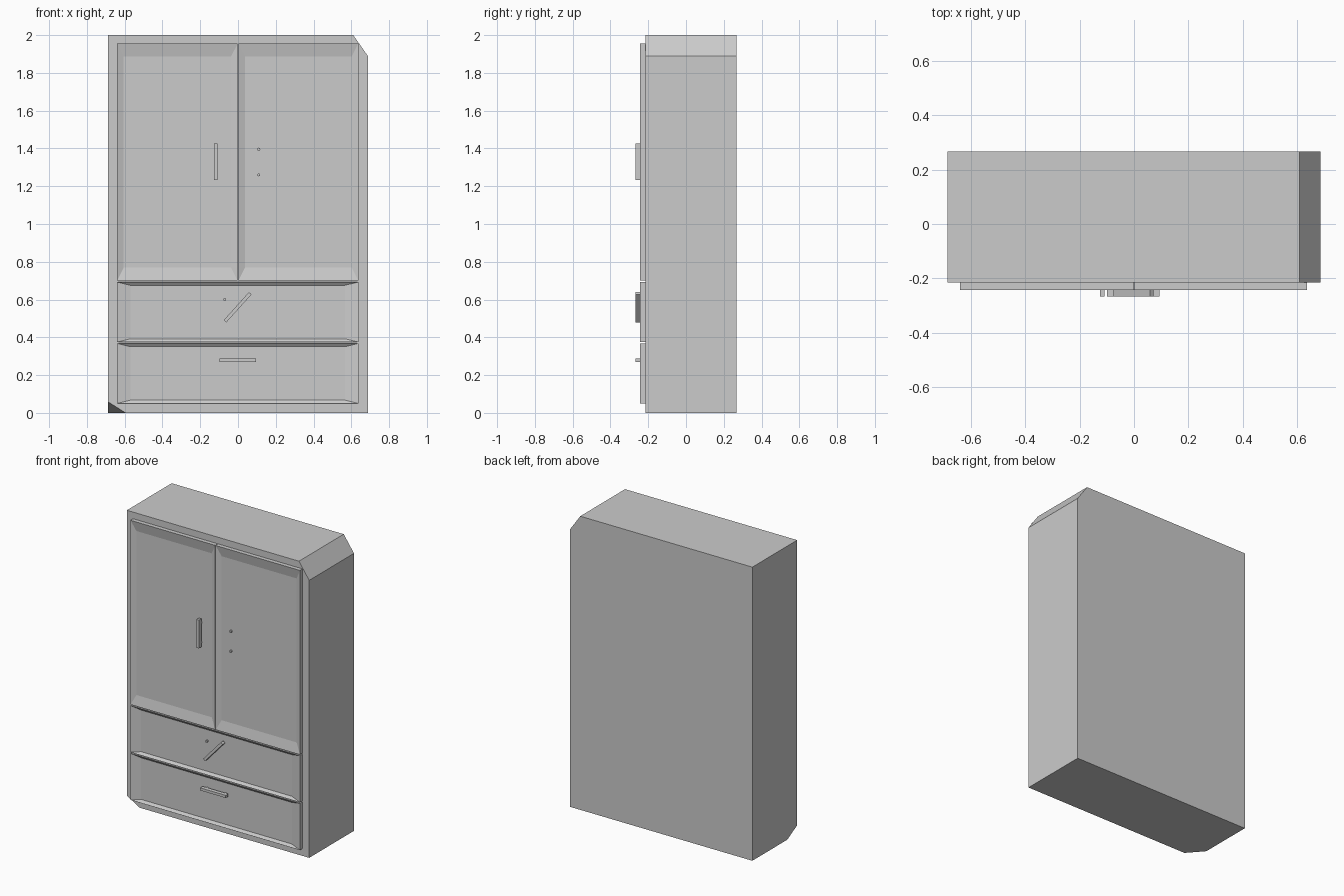
import bpy, bmesh, math
from mathutils import Vector, Matrix

if "Cube" in bpy.data.objects:
    bpy.data.objects.remove(bpy.data.objects["Cube"])

FRONT, BACK, RIM, FLOOR = -0.215, 0.267, -0.243, -0.229


def make_object(name, bm):
    bmesh.ops.recalc_face_normals(bm, faces=bm.faces[:])
    mesh = bpy.data.meshes.new(name)
    bm.to_mesh(mesh)
    bm.free()
    obj = bpy.data.objects.new(name, mesh)
    bpy.context.collection.objects.link(obj)
    return obj


def box_mesh(x0, x1, y0, y1, z0, z1):
    bm = bmesh.new()
    size = Matrix.Diagonal((x1 - x0, y1 - y0, z1 - z0, 1))
    centre = Matrix.Translation(((x0 + x1) / 2, (y0 + y1) / 2, (z0 + z1) / 2))
    bmesh.ops.create_cube(bm, size=1, matrix=centre @ size)
    return bm


def cut(bm, a, b, c, outward):
    """Slice off the side of plane abc that lies towards outward, and cap it."""
    a, b, c = Vector(a), Vector(b), Vector(c)
    n = (b - a).cross(c - a).normalized()
    if n.dot(Vector(outward)) < 0:
        n = -n
    geom = bm.verts[:] + bm.edges[:] + bm.faces[:]
    res = bmesh.ops.bisect_plane(bm, geom=geom, plane_co=a, plane_no=n,
                                 clear_outer=True)
    edges = [e for e in res["geom_cut"] if isinstance(e, bmesh.types.BMEdge)]
    bmesh.ops.edgeloop_fill(bm, edges=edges)


def panel(name, x0, x1, z0, z1):
    """Slab whose front face slopes inward to a shallow recessed field."""
    bm = box_mesh(x0, x1, RIM, FRONT, z0, z1)
    face = min(bm.faces, key=lambda f: f.calc_center_median().y)
    mid = face.calc_center_median()
    inner = bmesh.ops.extrude_discrete_faces(bm, faces=[face])["faces"][0]
    corners = list(inner.verts)
    # Bridge the duplicated face to the old rim
    for v in corners:
        v.co = Vector((mid.x + (v.co.x - mid.x) * 0.89, FLOOR,
                       mid.z + (v.co.z - mid.z) * 0.89))
    return make_object(name, bm)


def peg(name, x, z):
    bm = bmesh.new()
    m = Matrix.Translation((x, -0.231, z)) @ Matrix.Rotation(math.pi / 2, 4, 'X')
    bmesh.ops.create_cone(bm, cap_ends=True, segments=8, radius1=0.008,
                          radius2=0.008, depth=0.022, matrix=m)
    return make_object(name, bm)


def handle(name, x, z, angle, length=0.193):
    bm = box_mesh(-length / 2, length / 2, -0.267, -0.24, -0.009, 0.009)
    obj = make_object(name, bm)
    obj.location = (x, 0, z)
    obj.rotation_euler.y = -math.radians(angle)
    return obj


# Carcass with one chamfered top edge and one chipped bottom corner
body = box_mesh(-0.687, 0.687, FRONT, BACK, 0, 2)
cut(body, (0.61, 0, 2), (0.687, 0, 1.89), (0.61, 0.1, 2), (1, 0, 1))
cut(body, (-0.687, FRONT, 0.058), (-0.595, FRONT, 0), (-0.687, -0.11, 0),
    (-1, -1, -1))
make_object("cabinet_body", body)

# Doors and drawers
panel("left_door", -0.64, -0.002, 0.70, 1.955)
panel("right_door", 0.002, 0.637, 0.70, 1.955)
panel("upper_drawer", -0.64, 0.637, 0.375, 0.693)
panel("lower_drawer", -0.64, 0.637, 0.05, 0.368)

# Handles: upright, hanging loose, and level
handle("door_handle", -0.117, 1.33, 90)
handle("loose_drawer_handle", -0.002, 0.559, 48, 0.2)
handle("lower_drawer_handle", -0.002, 0.278, 0)

# Mounting pegs
for s in (-1, 1):
    for side, x in (("left", -0.117), ("right", 0.11)):
        peg(f"{side}_door_peg", x, 1.328 + 0.068 * s)
    peg("lower_drawer_peg", 0.07 * s, 0.278)
peg("upper_drawer_peg_bare", -0.07, 0.60)
peg("upper_drawer_peg", 0.045, 0.61)
